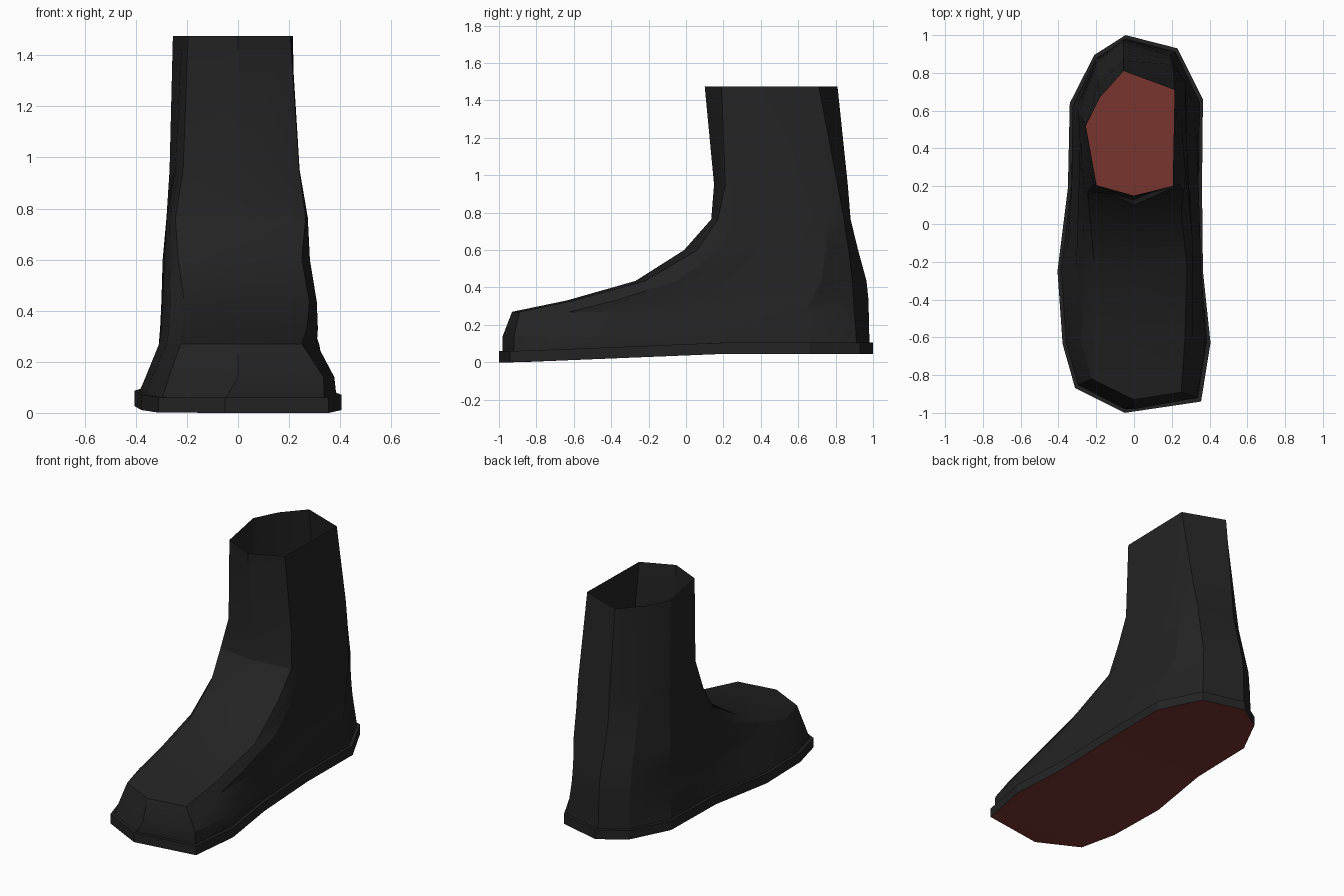
import bpy, bmesh, math

if "Cube" in bpy.data.objects:
    bpy.data.objects.remove(bpy.data.objects["Cube"])

N = 14  # columns around the boot: toe centre, right side, heel centre, left side


def material(name, rgb):
    m = bpy.data.materials.new(name)
    m.diffuse_color = (*rgb, 1)
    m.use_nodes = True
    m.node_tree.nodes["Principled BSDF"].inputs["Base Color"].default_value = m.diffuse_color
    return m


black = material("black leather", (0.017, 0.017, 0.017))
red = material("dark red sole", (0.19, 0.036, 0.028))


def make_object(name, rings, mats, smooth=None, floor=False):
    """Skin closed rings of points; optionally close the first ring as a floor."""
    bm = bmesh.new()
    vs = [[bm.verts.new(p) for p in ring] for ring in rings]
    for a, b in zip(vs, vs[1:]):
        for i in range(N):
            j = (i + 1) % N
            bm.faces.new((a[i], a[j], b[j], b[i]))
    if floor:
        v = vs[0]
        strips = [(v[0], v[13], v[1])]
        strips += [(v[i], v[N - i], v[13 - i], v[i + 1]) for i in range(1, 6)]
        strips += [(v[6], v[8], v[7])]
        for s in strips:
            bm.faces.new(s).material_index = 1
    me = bpy.data.meshes.new(name)
    bm.to_mesh(me)
    bm.free()
    for m in mats:
        me.materials.append(m)
    ob = bpy.data.objects.new(name, me)
    bpy.context.collection.objects.link(ob)
    if smooth:
        bpy.ops.object.select_all(action='DESELECT')
        ob.select_set(True)
        bpy.context.view_layer.objects.active = ob
        bpy.ops.object.shade_smooth_by_angle(angle=math.radians(smooth))
    return ob


# Sole: outline, raised heel, narrow ledge; underside is red
outline = [(-0.05, -1.0), (0.355, -0.94), (0.405, -0.63), (0.365, -0.25),
           (0.36, 0.2), (0.365, 0.66), (0.23, 0.93), (-0.045, 1.0),
           (-0.21, 0.895), (-0.34, 0.64), (-0.35, 0.19), (-0.405, -0.25),
           (-0.378, -0.635), (-0.312, -0.868)]


def sole_z(y):
    return 0.045 * min(1, max(0, (y + 0.9) / 1.1))


bottom = [(x, y, sole_z(y)) for x, y in outline]
top = [(x, y, z + 0.06) for x, y, z in bottom]
ledge = [(x * 0.95, y * 0.98, z) for x, y, z in top]
make_object("sole", [bottom, top, ledge], [black, red], floor=True)

# Upper: level rings that shrink back from the toe into the shaft
# z, front y, right ridge, right back, back y, left back, left mid, left ridge, bulges
levels = [
    (0.14, -0.98, (0.335, -0.92), (0.215, 0.91), 0.98, (-0.2, 0.87), (-0.325, 0.62), (-0.27, -0.84), 0.10, 0.07),
    (0.27, -0.93, (0.25, -0.89), (0.20, 0.90), 0.977, (-0.2, 0.865), (-0.31, 0.61), (-0.225, -0.82), 0.11, 0.05),
    (0.33, -0.64, (0.27, -0.60), (0.195, 0.895), 0.976, (-0.2, 0.86), (-0.305, 0.61), (-0.215, -0.58), 0.09, 0.05),
    (0.435, -0.27, (0.28, -0.22), (0.19, 0.89), 0.965, (-0.2, 0.85), (-0.3, 0.60), (-0.21, -0.22), 0.07, 0.05),
    (0.60, -0.01, (0.25, 0.06), (0.20, 0.87), 0.92, (-0.195, 0.81), (-0.295, 0.585), (-0.235, 0.06), 0.065, 0.03),
    (0.765, 0.135, (0.265, 0.17), (0.20, 0.845), 0.88, (-0.19, 0.77), (-0.28, 0.57), (-0.245, 0.17), 0.03, 0.02),
    (0.95, 0.15, (0.24, 0.21), (0.21, 0.81), 0.865, (-0.19, 0.74), (-0.268, 0.55), (-0.215, 0.21), 0.01, 0.01),
    (1.475, 0.10, (0.205, 0.19), (0.215, 0.71), 0.81, (-0.18, 0.67), (-0.255, 0.52), (-0.195, 0.19), 0.0, 0.0),
]


def side(a, b, steps, bulge):
    """Points between a and b, pushed outwards in x."""
    return [(a[0] + (b[0] - a[0]) * t + bulge * k, a[1] + (b[1] - a[1]) * t)
            for t, k in steps]


right_steps = [(0.15, 0.6), (0.37, 0.65), (0.6, 0.8), (0.85, 1.0)]
left_steps = [(0.71, 0.3), (0.4, 1.0), (0.14, 0.85)]
rings = [ledge]
for z, fy, rr, rb, by, lb, lm, lr, kr, kl in levels:
    ring = [(0, fy), rr, *side(rr, rb, right_steps, kr), rb, (-0.055, by),
            lb, lm, *side(lr, lm, left_steps, -kl), lr]
    rings.append([(x, y, z) for x, y in ring])
make_object("boot_upper", rings, [black], smooth=25)
